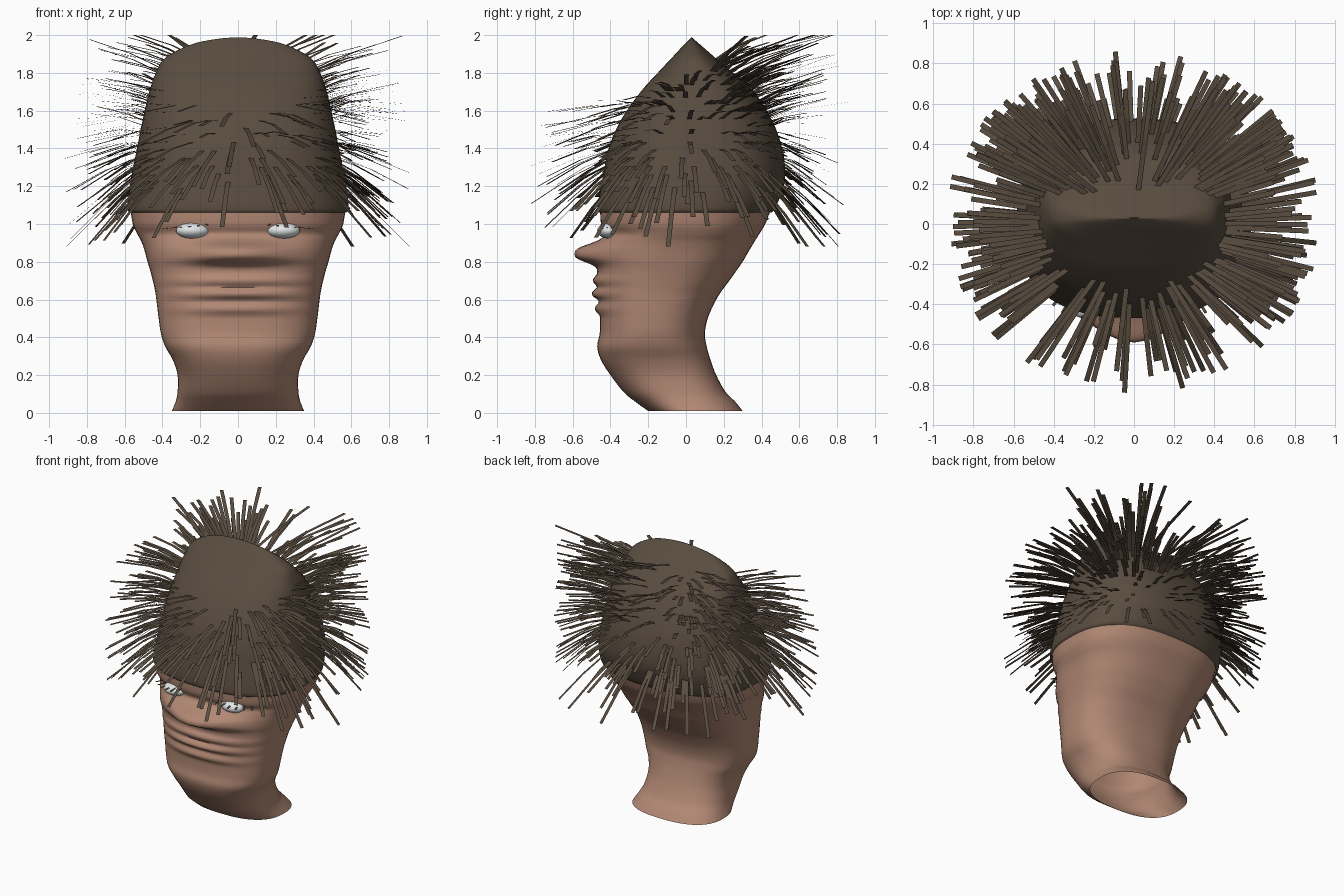
import bpy, bmesh, math, random
from mathutils import Vector

random.seed(4)
if "Cube" in bpy.data.objects:
    bpy.data.objects.remove(bpy.data.objects["Cube"])


def material(name, color):
    mat = bpy.data.materials.new(name)
    mat.use_nodes = True
    mat.diffuse_color = (*color, 1)
    mat.node_tree.nodes["Principled BSDF"].inputs["Base Color"].default_value = (*color, 1)
    return mat


skin = material("skin", (0.44, 0.245, 0.174))
hair = material("dark_brown_hair", (0.1, 0.073, 0.05))
white = material("eye_white", (0.75, 0.78, 0.78))


def add_object(name, bm, mat, smooth_angle=None):
    mesh = bpy.data.meshes.new(name)
    bm.to_mesh(mesh)
    bm.free()
    mesh.materials.append(mat)
    obj = bpy.data.objects.new(name, mesh)
    bpy.context.collection.objects.link(obj)
    if smooth_angle:
        bpy.ops.object.select_all(action='DESELECT')
        obj.select_set(True)
        bpy.context.view_layer.objects.active = obj
        bpy.ops.object.shade_smooth_by_angle(angle=math.radians(smooth_angle))


def smooth_rows(rows, steps):
    """Catmull-Rom interpolation between profile rows."""
    out = []
    last = len(rows) - 1
    for i in range(last):
        quad = [rows[max(i - 1, 0)], rows[i], rows[i + 1], rows[min(i + 2, last)]]
        for s in range(steps):
            t = s / steps
            out.append([b + t * (c - a) / 2
                        + t * t * (a - 2.5 * b + 2 * c - d / 2)
                        + t ** 3 * (1.5 * (b - c) + (d - a) / 2)
                        for a, b, c, d in zip(*quad)])
    out.append(list(rows[-1]))
    return out


def ring_point(row, angle, power=2.5):
    """Point on a rounded oval given by height, half width, front and back."""
    z, half, front, back = row
    c, s = math.cos(angle), math.sin(angle)
    x = half * math.copysign(abs(c) ** (2 / power), c)
    y = (front + back) / 2 + (back - front) / 2 * math.copysign(abs(s) ** (2 / power), s)
    return Vector((x, y, z))


def loft(rows, deform=None, segments=72):
    """Skin the rings, open below and closed on top."""
    bm = bmesh.new()
    rings = []
    for row in rows:
        ring = []
        for j in range(segments):
            p = ring_point(row, math.tau * j / segments)
            if deform:
                deform(p)
            ring.append(bm.verts.new(p))
        rings.append(ring)
    for low, high in zip(rings, rings[1:]):
        for j in range(segments):
            k = (j + 1) % segments
            bm.faces.new((low[j], low[k], high[k], high[j]))
    bm.faces.new(rings[-1])
    return bm


# Head and neck: height, half width, front, back
head_rows = [
    (0.01, .35, -.2, .3), (.06, .33, -.27, .26), (.11, .32, -.33, .21),
    (.2, .32, -.4, .16), (.28, .345, -.45, .13), (.35, .385, -.47, .11),
    (.42, .408, -.457, .1), (.5, .42, -.455, .115), (.58, .43, -.46, .15),
    (.64, .438, -.465, .185), (.7, .451, -.47, .23), (.75, .464, -.47, .265),
    (.8, .479, -.468, .3), (.86, .495, -.46, .335), (.91, .513, -.45, .365),
    (.95, .535, -.43, .39), (1, .557, -.45, .42), (1.08, .57, -.455, .45)]

# Nose, cheek fold, lips and mouth folds: height, thickness, depth, half width
features = [(.847, .055, .1, .22), (.84, .05, .028, .4), (.7, .025, .022, .3),
            (.63, .025, .035, .27), (.55, .025, .025, .27)]


def face_relief(p):
    if p.y < 0:
        p.y -= sum(depth * math.exp(-abs((p.z - z) / thick) ** 3 - (p.x / wide) ** 2)
                   for z, thick, depth, wide in features)


add_object("head", loft(smooth_rows(head_rows, 5), face_relief), skin, 70)

# Hair cap rising to a crosswise ridge
cap_rows = smooth_rows([
    (1.06, .573, -.46, .452), (1.08, .585, -.468, .47), (1.15, .58, -.46, .5),
    (1.25, .565, -.44, .525), (1.4, .535, -.41, .51), (1.55, .505, -.345, .455),
    (1.7, .47, -.24, .36), (1.8, .435, -.15, .25), (1.88, .385, -.075, .155),
    (1.95, .25, -.01, .075), (1.98, .11, .02, .04), (1.988, .01, .027, .033)], 4)
add_object("hair_cap", loft(cap_rows), hair, 50)


def ribbon(bm, root, tip, width, sag=0.0):
    """Flat strand whose width lies level."""
    way = tip - root
    side = Vector((-way.y, way.x, 0)).normalized() * width / 2
    middle = (root + tip) / 2 + Vector((0, 0, sag))
    pairs = [(bm.verts.new(p - side), bm.verts.new(p + side)) for p in (root, middle, tip)]
    for (a, b), (c, d) in zip(pairs, pairs[1:]):
        bm.faces.new((b, a, c, d))


# Strands radiating from the cap, lower ones hanging and upper ones rising
bm = bmesh.new()
for i in range(600):
    angle = random.uniform(0, math.tau)
    s = math.sin(angle)
    if s < -.75 and random.random() > .38:
        continue
    z = random.uniform(1.19, 1.76 + .115 * s)
    root = ring_point(min(cap_rows, key=lambda r: abs(r[0] - z)), angle)
    flat = Vector((root.x, root.y, 0))
    reach = random.uniform(.68, .94) * (1 - .08 * s * s) - flat.length
    if z < 1.5:
        slope = 3.8 * (z - 1.5)
    else:
        slope = .7 * (z - 1.5) + .6 * root.y
    slope += random.uniform(-.12, .12)
    way = flat.normalized()
    tip = root + way * reach + Vector((0, 0, slope * reach))
    tip.z = min(max(tip.z, .88), 2)
    ribbon(bm, root - way * .03, tip, .025, .015)
add_object("hair_strands", bm, hair)

# Eyes with a few outward lashes
for name, side in (("left", 1), ("right", -1)):
    bm = bmesh.new()
    bmesh.ops.create_uvsphere(bm, u_segments=24, v_segments=14, radius=1)
    for v in bm.verts:
        v.co = Vector((side * .24 + v.co.x * .088, -.405 + v.co.y * .065, .965 + v.co.z * .042))
    add_object(name + "_eye", bm, white, 60)

    bm = bmesh.new()
    for i in range(6):
        x = .17 + .038 * i
        root = Vector((side * x, -.44 + .0035 * i * i, 1 - .004 * i))
        way = Vector((side * (x - .2) * 5, -1, -.12)).normalized()
        ribbon(bm, root, root + way * .07, .014)
    add_object(name + "_lashes", bm, hair)
